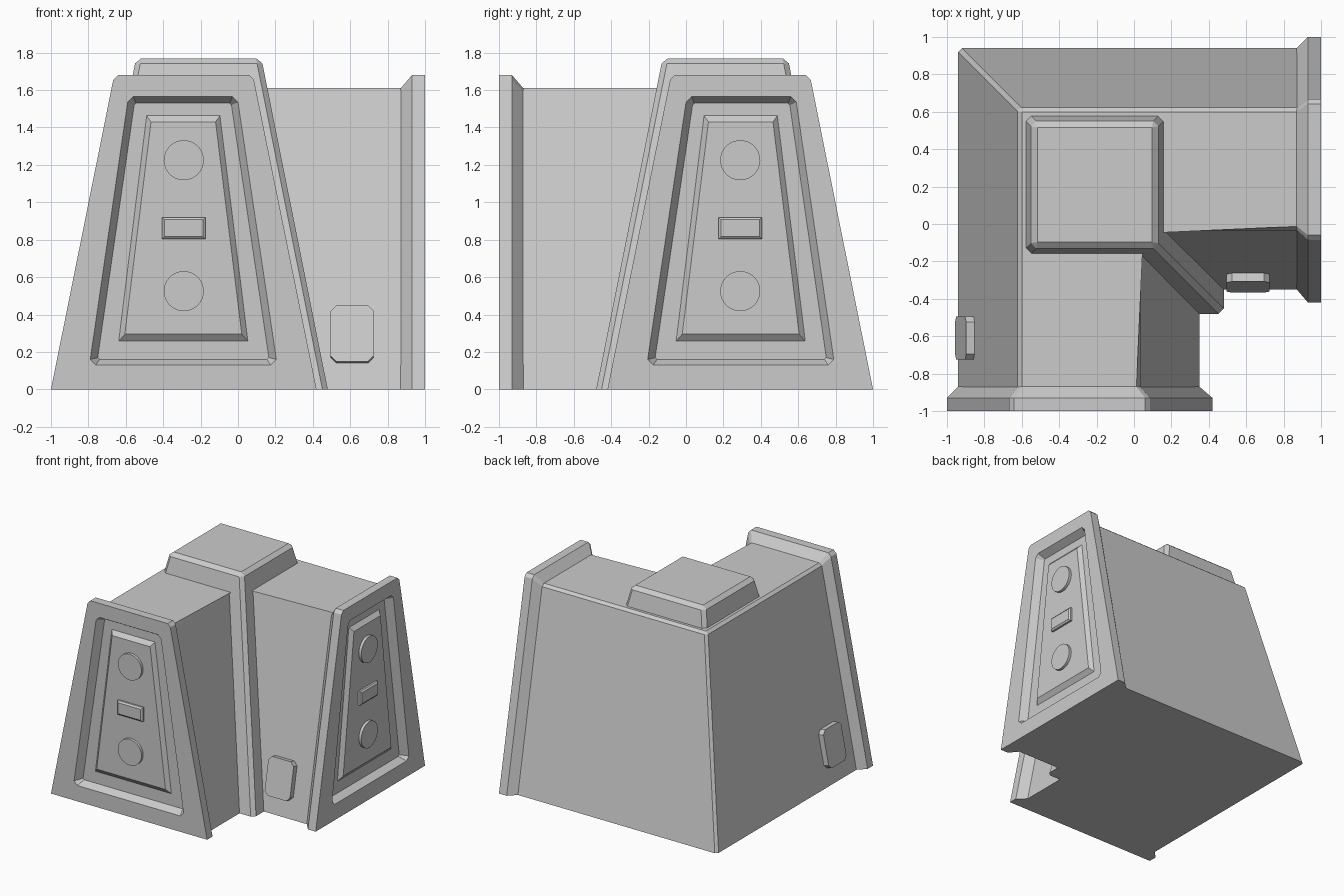
import bpy, bmesh, math
from mathutils import Vector

old = bpy.data.objects.get("Cube")
if old:
    bpy.data.objects.remove(old, do_unlink=True)

GREY = (0.6, 0.6, 0.6, 1)
mat = bpy.data.materials.new("light grey")
mat.use_nodes = True
mat.diffuse_color = GREY
mat.node_tree.nodes["Principled BSDF"].inputs["Base Color"].default_value = GREY


def finish(bm, name):
    bmesh.ops.recalc_face_normals(bm, faces=bm.faces)
    mesh = bpy.data.meshes.new(name)
    bm.to_mesh(mesh)
    bm.free()
    mesh.materials.append(mat)
    obj = bpy.data.objects.new(name, mesh)
    bpy.context.collection.objects.link(obj)
    return obj


def loft(name, rings, chamfer=0, pick=None):
    """Skin equal-length rings, cap both ends, chamfer the picked edges."""
    bm = bmesh.new()
    loops = [[bm.verts.new(p) for p in ring] for ring in rings]
    n = len(loops[0])
    for a, b in zip(loops, loops[1:]):
        for i in range(n):
            j = (i + 1) % n
            bm.faces.new((a[i], a[j], b[j], b[i]))
    bm.faces.new(loops[0])
    bm.faces.new(loops[-1])
    if chamfer:
        edges = [e for e in bm.edges if pick(e)]
        bmesh.ops.bevel(bm, geom=edges, offset=chamfer, segments=1,
                        profile=0.5, affect='EDGES')
    return finish(bm, name)


def above_ground(e):
    return max(v.co.z for v in e.verts) > 0.01


def not_on_end(e):
    a, b = (v.co for v in e.verts)
    on_end = (a.x > 0.92 and b.x > 0.92) or (a.y < -0.92 and b.y < -0.92)
    return above_ground(e) and not on_end


# L-shaped battered wall
def footprint(outer, inner, end, z):
    return [(-outer, outer, z), (end, outer, z), (end, -inner, z),
            (inner, -inner, z), (inner, -end, z), (-outer, -end, z)]


loft("corner_wall", [footprint(0.94, 0.35, 0.93, 0),
                     footprint(0.62, 0.03, 0.93, 1.61)], 0.02, not_on_end)


# Corner pillar: tapered square with chamfered edges
def square(lo, hi, z):
    return [(lo, -hi, z), (hi, -hi, z), (hi, -lo, z), (lo, -lo, z)]


loft("corner_pillar", [square(-0.9, 0.48, 0), square(-0.545, 0.125, 1.77)],
     0.028, above_ground)


# Arm frames: u across the wall, d inward from the end face, z up
def front_arm(u, d, z):
    return (u, d - 1, z)


def side_arm(u, d, z):
    return (1 - d, -u, z)


def cut_corners(b0, b1, t0, t1, zb, zt, c):
    """Trapezoid outline with cut corners; on the ground the base stays sharp."""
    low = zb if zb == 0 else zb + c
    return [(b0, low), (b0 + c, zb), (b1 - c, zb), (b1, low),
            (t1, zt - c), (t1 - c, zt), (t0 + c, zt), (t0, zt - c)]


flange = cut_corners(-1, 0.42, -0.667, 0.085, 0, 1.68, 0.025)
root = cut_corners(-0.94, 0.35, -0.622, 0.032, 0, 1.61, 0.02)
rim = cut_corners(-0.79, 0.205, -0.59, 0.0, 0.13, 1.565, 0.03)
floor = cut_corners(-0.75, 0.165, -0.555, -0.035, 0.16, 1.53, 0.01)
panel_base = [(-0.64, 0.255), (0.055, 0.255), (-0.095, 1.465), (-0.49, 1.465)]
panel_top = [(-0.605, 0.295), (0.02, 0.295), (-0.12, 1.43), (-0.465, 1.43)]
MID = -0.29


def circle(z, r, n=32):
    return [(MID + r * math.cos(math.tau * i / n),
             z + r * math.sin(math.tau * i / n)) for i in range(n)]


def rect(w, h, z):
    return [(MID - w, z - h), (MID + w, z - h), (MID + w, z + h), (MID - w, z + h)]


for side, frame in (("front", front_arm), ("left", side_arm)):
    def place(outline, d):
        return [frame(u, d, z) for u, z in outline]

    # End flange with recessed face
    loft(side + "_end_flange", [place(root, 0.13), place(flange, 0.07),
                                place(flange, 0), place(rim, 0), place(floor, 0.06)])
    # Raised panel, round studs and bar
    loft(side + "_raised_panel", [place(panel_base, 0.062), place(panel_top, 0.03)])
    for label, z in (("upper", 1.225), ("lower", 0.525)):
        loft(f"{side}_{label}_stud", [place(circle(z, 0.107), 0.035),
                                      place(circle(z, 0.107), 0.008)])
    loft(side + "_bar", [place(rect(0.115, 0.058, 0.862), 0.035),
                         place(rect(0.115, 0.058, 0.862), 0.015),
                         place(rect(0.102, 0.045, 0.862), 0.004)])


# Small cut-corner boxes lying on the sloping walls
box = cut_corners(-0.115, 0.115, -0.115, 0.115, 0.14, 0.44, 0.03)
SLOPE = 0.2


def wall_box(name, centre, outward, along):
    rings = []
    for lift in (-0.03, 0.045):
        rings.append([centre + along * u + outward * (lift - SLOPE * z)
                      + Vector((0, 0, z + SLOPE * lift)) for u, z in box])
    loft(name, rings)


X, Y = Vector((1, 0, 0)), Vector((0, 1, 0))
wall_box("front_wall_box", Vector((0.61, -0.35, 0)), -Y, X)
wall_box("right_wall_box", Vector((-0.94, -0.61, 0)), -X, Y)
